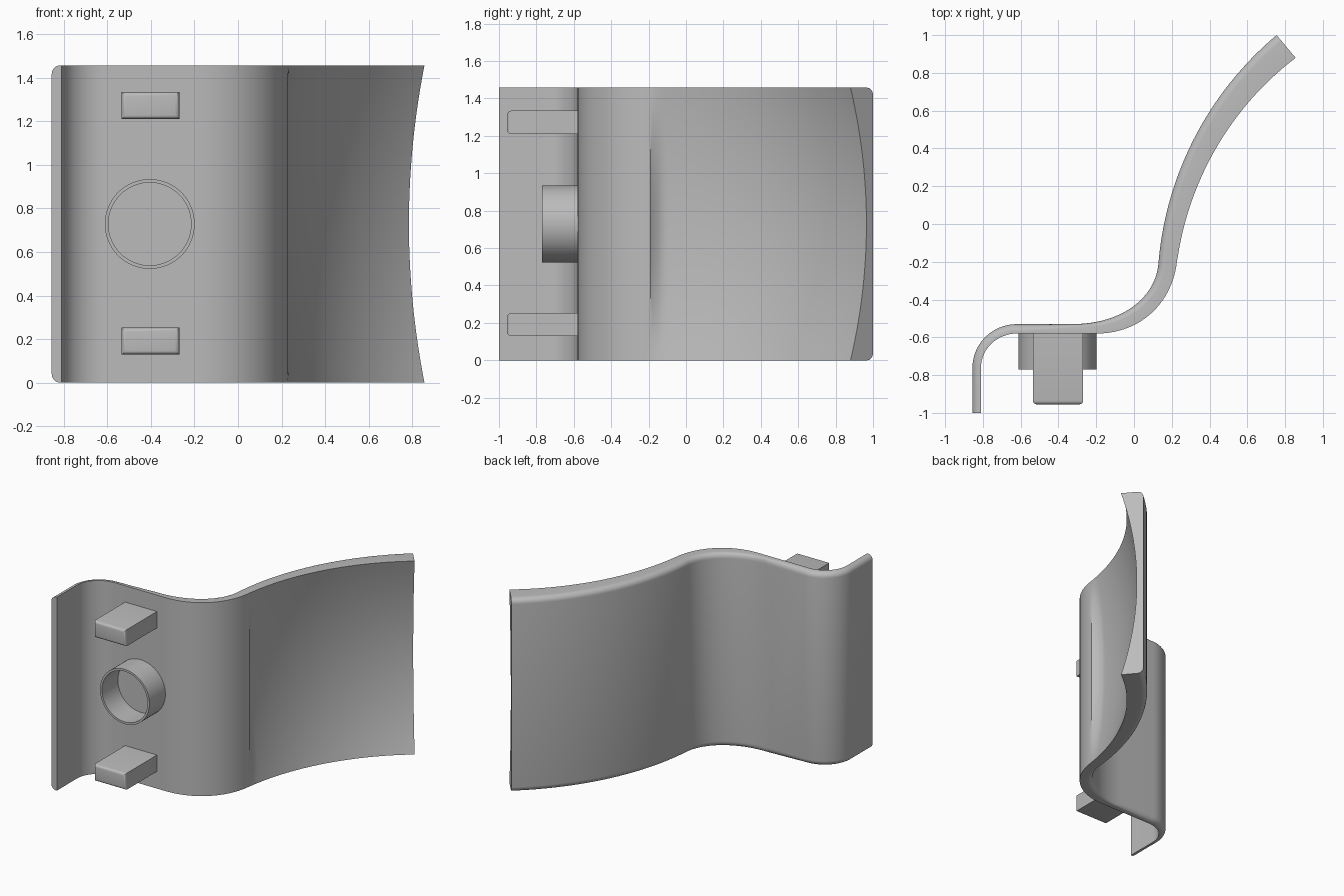
import bpy, bmesh, math
from mathutils import Vector

H = 1.457          # height of the strip
R = 0.04           # rounding along the back edges

cube = bpy.data.objects.get("Cube")
if cube:
    bpy.data.objects.remove(cube)

grey = bpy.data.materials.new("plain grey")
grey.use_nodes = True
grey.diffuse_color = (0.5, 0.5, 0.5, 1)
grey.node_tree.nodes["Principled BSDF"].inputs["Base Color"].default_value = (0.5, 0.5, 0.5, 1)


def finish(name, bm, angle=30):
    bmesh.ops.recalc_face_normals(bm, faces=bm.faces)
    mesh = bpy.data.meshes.new(name)
    bm.to_mesh(mesh)
    bm.free()
    mesh.materials.append(grey)
    obj = bpy.data.objects.new(name, mesh)
    bpy.context.collection.objects.link(obj)
    bpy.ops.object.select_all(action='DESELECT')
    obj.select_set(True)
    bpy.context.view_layer.objects.active = obj
    bpy.ops.object.shade_smooth_by_angle(angle=math.radians(angle))
    return obj


def bezier(a, b, c, d, t):
    a, b, c, d = map(Vector, (a, b, c, d))
    s = 1 - t
    return a * s**3 + b * 3 * s * s * t + c * 3 * s * t * t + d * t**3


# Stations along the strip: back point, front point, depth of the scoop
stations = [(Vector((-0.855, -1)), Vector((-0.81, -1)), 0)]
centre = Vector((-0.62, -0.76))
for i in range(17):                                   # rounded flange corner
    a = math.pi - math.pi / 2 * i / 16
    c, s = math.cos(a), math.sin(a)
    stations.append((centre + Vector((0.235 * c, 0.23 * s)),
                     centre + Vector((0.19 * c, 0.18 * s)), 0))
for i in range(25):                                   # S-bend
    t = i / 24
    stations.append((bezier((-0.33, -0.53), (-0.05, -0.53), (0.12, -0.38), (0.13, -0.2), t),
                     bezier((-0.2, -0.58), (0.05, -0.58), (0.21, -0.4), (0.228, -0.19), t), 0))
start, end = Vector((0.13, -0.2)), Vector((0.755, 1.0))
chord = end - start
mid = math.atan2(chord.y, chord.x)
half = math.radians(22.5)                             # half sweep of the blade arc
radius = chord.length / (2 * math.sin(half))
hub = start + radius * Vector((math.sin(mid + half), -math.cos(mid + half)))
for i in range(1, 49):                                # long curved blade
    t = i / 48
    ang = mid + half - 2 * half * t
    inward = Vector((math.sin(ang), -math.cos(ang)))
    back = hub - inward * radius
    thick = 0.097 + 0.06 * t
    ramp = min(1, t / 0.07)
    sag = (thick - 0.046) * ramp * ramp * (3 - 2 * ramp)
    stations.append((back, back + inward * thick, sag))

# Strip: one closed cross-section per station, bridged along the path
ROWS, ARC = 28, 6
bm = bmesh.new()
rings = []
for back, front, sag in stations:
    thick = (front - back).length
    inward = (front - back).normalized()
    section = []
    for k in range(ROWS + 1):
        u = 2 * k / ROWS - 1
        section.append((thick - sag * (1 - u * u), H * k / ROWS))
    fillet = [(R * (1 - math.sin(math.pi / 2 * k / ARC)),
               R * (1 - math.cos(math.pi / 2 * k / ARC))) for k in range(ARC + 1)]
    section += [(d, H - z) for d, z in fillet]
    section += [(d, z) for d, z in reversed(fillet)]
    rings.append([bm.verts.new((*(back + inward * d), z)) for d, z in section])
n = len(rings[0])
for a, b in zip(rings, rings[1:]):
    for k in range(n):
        bm.faces.new((a[k], a[(k + 1) % n], b[(k + 1) % n], b[k]))
bm.faces.new(rings[0])
bm.faces.new(rings[-1])
finish("curved_strip", bm)

# Hollow round collar
bm = bmesh.new()
SIDES = 64
loops = []
for r, y in ((0.206, -0.57), (0.206, -0.77), (0.19, -0.77), (0.19, -0.57)):
    loops.append([bm.verts.new((-0.405 + r * math.cos(2 * math.pi * k / SIDES), y,
                                H / 2 + r * math.sin(2 * math.pi * k / SIDES)))
                  for k in range(SIDES)])
for j in range(4):
    a, b = loops[j], loops[(j + 1) % 4]
    for k in range(SIDES):
        bm.faces.new((a[k], a[(k + 1) % SIDES], b[(k + 1) % SIDES], b[k]))
finish("round_collar", bm)

# Two pegs with softened tips
for name, z in (("lower_peg", 0.191), ("upper_peg", H - 0.191 + 0.006)):
    bm = bmesh.new()
    bmesh.ops.create_cube(bm, size=1)
    for v in bm.verts:
        v.co = Vector((-0.402 + v.co.x * 0.266, -0.7625 + v.co.y * 0.385, z + v.co.z * 0.124))
    tip = [e for e in bm.edges if all(v.co.y < -0.9 for v in e.verts)]
    bmesh.ops.bevel(bm, geom=tip, offset=0.02, segments=4, profile=0.5, affect='EDGES')
    finish(name, bm)
